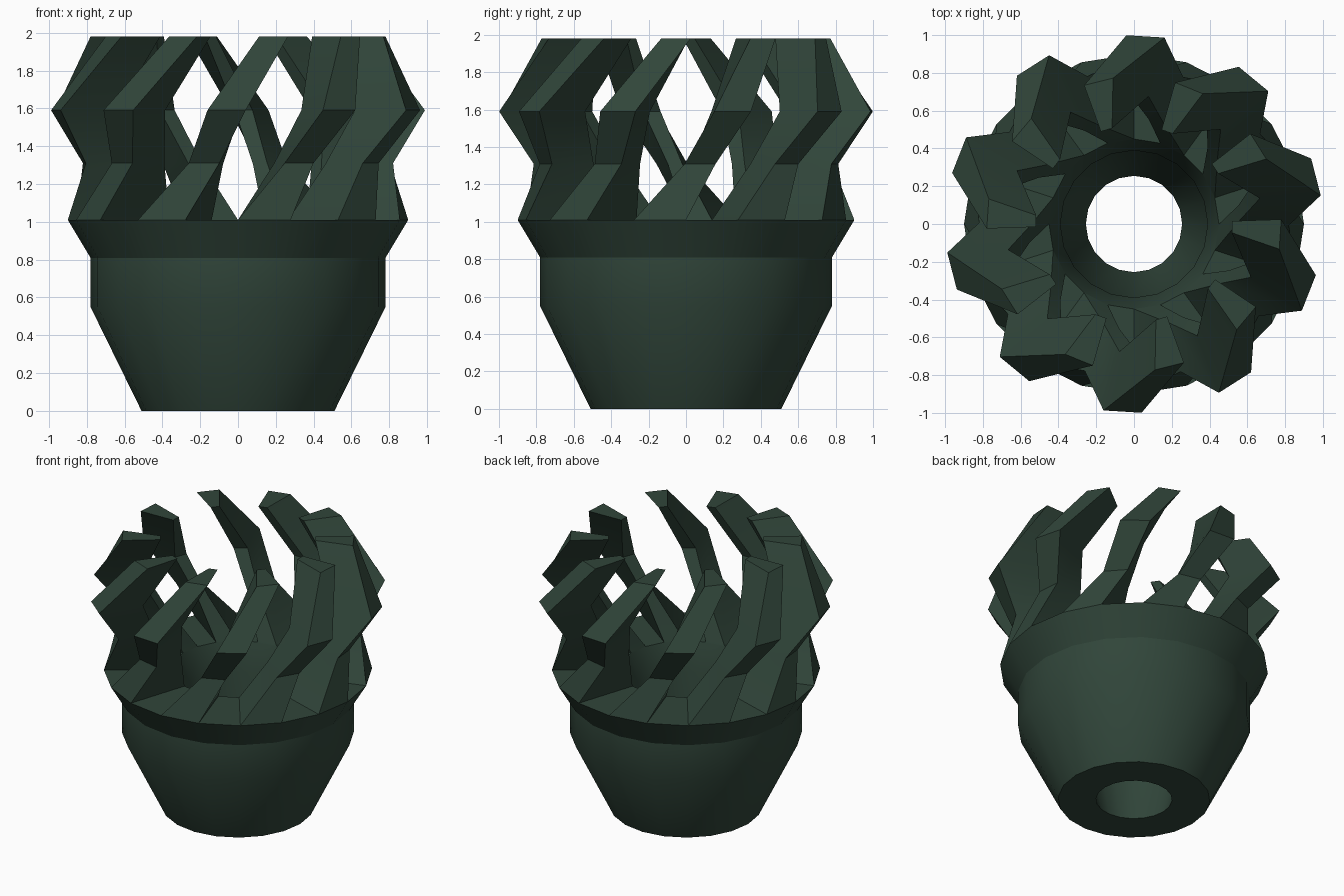
import bpy, bmesh
from math import radians, sin, cos

cube = bpy.data.objects.get("Cube")
if cube:
    bpy.data.objects.remove(cube, do_unlink=True)

green = bpy.data.materials.new("dark green")
green.use_nodes = True
green.diffuse_color = (0.030, 0.060, 0.042, 1)
green.node_tree.nodes["Principled BSDF"].inputs["Base Color"].default_value = green.diffuse_color

SIDES = 20
STEP = 360 / SIDES


def polar(r, angle, z):
    """Point at an angle measured from the front towards +x."""
    a = radians(angle - 90)
    return (r * cos(a), r * sin(a), z)


def finish(bm, name):
    bmesh.ops.recalc_face_normals(bm, faces=bm.faces)
    mesh = bpy.data.meshes.new(name)
    bm.to_mesh(mesh)
    bm.free()
    mesh.materials.append(green)
    obj = bpy.data.objects.new(name, mesh)
    bpy.context.collection.objects.link(obj)
    bpy.ops.object.select_all(action='DESELECT')
    obj.select_set(True)
    bpy.context.view_layer.objects.active = obj
    bpy.ops.object.shade_smooth_by_angle(angle=radians(30))
    return obj


# Bowl: outer wall, and an inner wall at half the radius with an open bottom
outer = [(0.51, 0), (0.78, 0.55), (0.78, 0.81), (0.90, 1.01)]
loop = outer + [(r / 2, z) for r, z in reversed(outer)]
bm = bmesh.new()
rings = [[bm.verts.new(polar(r, i * STEP, z)) for i in range(SIDES)] for r, z in loop]
for k, ring in enumerate(rings):
    nxt = rings[(k + 1) % len(rings)]
    for i in range(SIDES):
        # The rim stays open where a blade grows out of it
        if k == len(outer) - 1 and i % 2 == 0:
            continue
        j = (i + 1) % SIDES
        bm.faces.new((ring[i], ring[j], nxt[j], nxt[i]))
finish(bm, "bowl")

# Blades: one tapered, twisting section swept through four levels
# (height, outer radius, outer centre angle, outer half, inner radius, inner centre, inner half)
levels = [
    (1.01, 0.90, 9.0, 9.0, 0.45, 9.0, 9.0),
    (1.31, 0.82, 23.3, 5.8, 0.56, 24.0, 4.0),
    (1.59, 1.00, 32.5, 5.8, 0.68, 33.5, 4.0),
    (1.98, 0.78, 50.0, 5.8, 0.52, 52.3, 3.4),
]
bm = bmesh.new()
for b in range(SIDES // 2):
    turn = b * 2 * STEP
    sections = []
    for z, ro, co, ho, ri, ci, hi in levels:
        corners = [(ro, co - ho), (ro, co + ho), (ri, ci + hi), (ri, ci - hi)]
        sections.append([bm.verts.new(polar(r, a + turn, z)) for r, a in corners])
    for low, high in zip(sections, sections[1:]):
        for i in range(4):
            j = (i + 1) % 4
            bm.faces.new((low[i], low[j], high[j], high[i]))
    bm.faces.new(sections[-1])
    # Temporary base so that normals resolve outwards
    bm.faces.new(sections[0])
bmesh.ops.recalc_face_normals(bm, faces=bm.faces)
bases = [f for f in bm.faces if all(v.co.z < 1.02 for v in f.verts)]
bmesh.ops.delete(bm, geom=bases, context='FACES_ONLY')
finish(bm, "twisted_blades")
